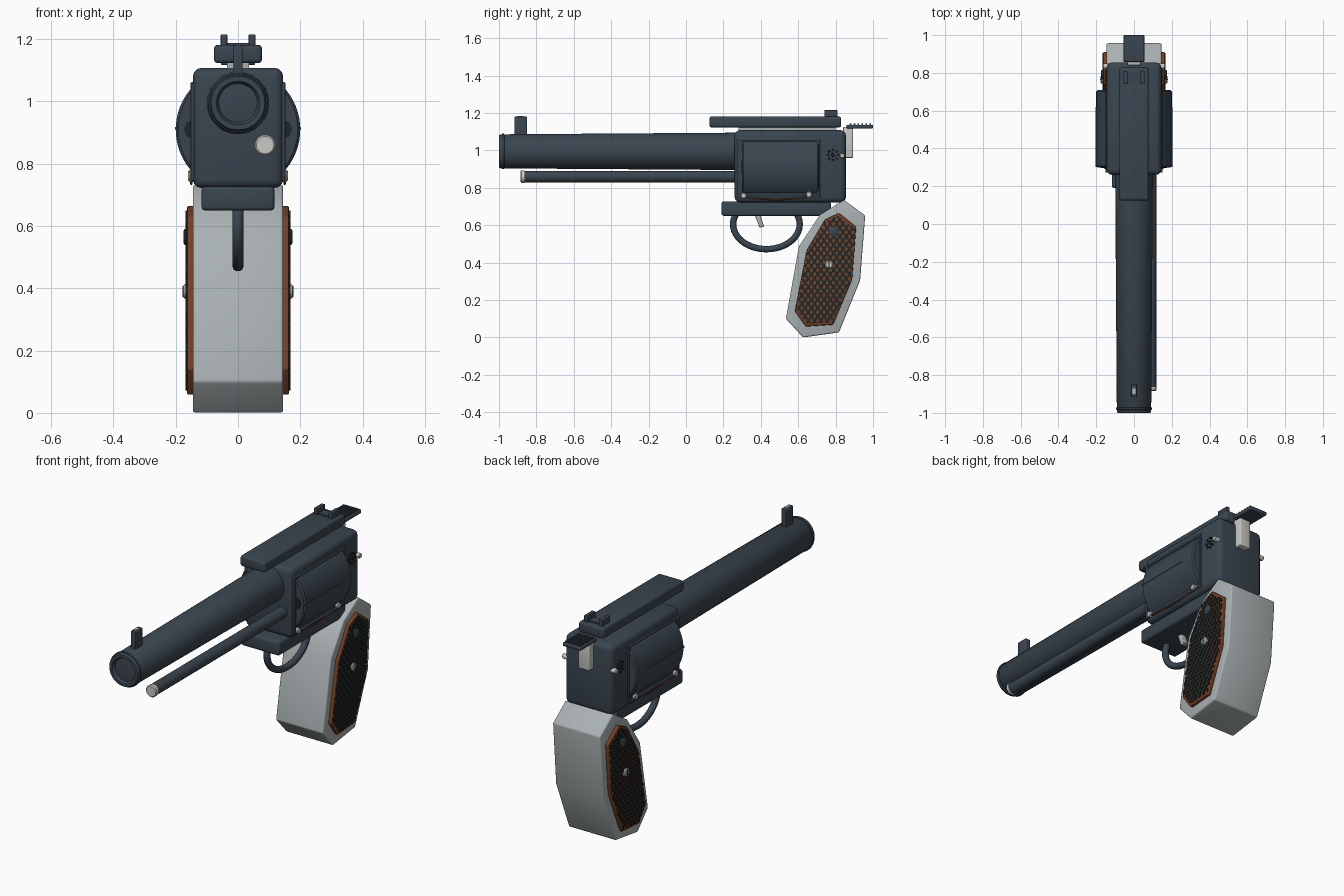
import bpy, bmesh, math
from mathutils import Vector

cube = bpy.data.objects.get("Cube")
if cube:
    bpy.data.objects.remove(cube)


def material(name, rgb):
    m = bpy.data.materials.new(name)
    m.use_nodes = True
    m.diffuse_color = (*rgb, 1)
    m.node_tree.nodes["Principled BSDF"].inputs["Base Color"].default_value = (*rgb, 1)
    return m


STEEL = material("blued steel", (0.042, 0.06, 0.078))
GREY = material("grey frame", (0.40, 0.44, 0.45))
SILVER = material("bright metal", (0.58, 0.58, 0.55))
WOOD = material("brown wood", (0.17, 0.05, 0.02))
BLACK = material("dark recess", (0.012, 0.02, 0.02))


def finish(name, bm, mat, bevel=0, segments=3, angle=35):
    """Turn a bmesh into a named object with bevelled edges and smooth shading."""
    bmesh.ops.recalc_face_normals(bm, faces=bm.faces)
    me = bpy.data.meshes.new(name)
    bm.to_mesh(me)
    bm.free()
    ob = bpy.data.objects.new(name, me)
    bpy.context.collection.objects.link(ob)
    me.materials.append(mat)
    bpy.ops.object.select_all(action='DESELECT')
    bpy.context.view_layer.objects.active = ob
    ob.select_set(True)
    if bevel:
        mod = ob.modifiers.new("Bevel", 'BEVEL')
        mod.width, mod.segments = bevel, segments
        mod.limit_method = 'ANGLE'
        bpy.ops.object.modifier_apply(modifier="Bevel")
    bpy.ops.object.shade_smooth_by_angle(angle=math.radians(angle))
    return ob


def box(name, x, y, z, mat, bevel=0.0):
    """Box from (min, max) ranges."""
    bm = bmesh.new()
    bmesh.ops.create_cube(bm, size=1)
    for v in bm.verts:
        v.co = [r[0] + (c + 0.5) * (r[1] - r[0]) for c, r in zip(v.co, (x, y, z))]
    return finish(name, bm, mat, bevel)


def prism(name, points, x0, x1, mat, bevel=0.0):
    """Side (y, z) outline extruded across x."""
    bm = bmesh.new()
    face = bm.faces.new([bm.verts.new((x0, y, z)) for y, z in points])
    ext = bmesh.ops.extrude_face_region(bm, geom=[face])["geom"]
    bmesh.ops.translate(bm, vec=(x1 - x0, 0, 0),
                        verts=[g for g in ext if isinstance(g, bmesh.types.BMVert)])
    return finish(name, bm, mat, bevel)


def lathe(name, profile, centre, axis, mat, n=48):
    """(radius, distance) profile turned about the x or y axis through centre."""
    bm = bmesh.new()
    rings = []
    for r, d in profile:
        ring = []
        for i in range(n):
            a = math.tau * i / n
            u, w = r * math.cos(a), r * math.sin(a)
            co = Vector((d, u, w) if axis == 'X' else (u, d, w))
            ring.append(bm.verts.new(co + Vector(centre)))
        rings.append(ring)
    for a, b in zip(rings, rings[1:]):
        for i in range(n):
            bm.faces.new((a[i], a[(i + 1) % n], b[(i + 1) % n], b[i]))
    bm.faces.new(rings[0])
    bm.faces.new(rings[-1])
    return finish(name, bm, mat)


def tube(name, points, radius, mat, cyclic=False):
    """Round wire through points, turned into a mesh."""
    cu = bpy.data.curves.new(name, 'CURVE')
    cu.dimensions, cu.bevel_depth, cu.bevel_resolution = '3D', radius, 3
    sp = cu.splines.new('POLY')
    sp.points.add(len(points) - 1)
    for p, co in zip(sp.points, points):
        p.co = (*co, 1)
    sp.use_cyclic_u = cyclic
    sp.use_smooth = True
    ob = bpy.data.objects.new(name, cu)
    bpy.context.collection.objects.link(ob)
    cu.materials.append(mat)
    return ob


def clip(points, p, d):
    """Ends of the line p + t d inside a convex outline."""
    hits = []
    for a, b in zip(points, points[1:] + points[:1]):
        a, e = Vector(a), Vector(b) - Vector(a)
        den = d.x * e.y - d.y * e.x
        if abs(den) > 1e-7:
            q = a - p
            s = (q.x * d.y - q.y * d.x) / den
            if 0 <= s < 1:
                hits.append((q.x * e.y - q.y * e.x) / den)
    return (min(hits), max(hits)) if len(hits) > 1 else None


# Barrel with hollow muzzle, and the rod beneath it
AXIS = 0.995
lathe("barrel", [(0.042, -0.93), (0.062, -0.985), (0.07, -1.0), (0.086, -1.0),
                 (0.091, -0.992), (0.1, 0.3)], (0, 0, AXIS), 'Y', STEEL)
lathe("bore", [(0.041, -0.934), (0.041, -0.928)], (0, 0, AXIS), 'Y', BLACK)
lathe("muzzle_ring", [(0.089, -0.985), (0.095, -0.983), (0.095, -0.973), (0.089, -0.971)],
      (0, 0, AXIS), 'Y', STEEL)
lathe("ejector_rod", [(0.031, -0.866), (0.031, 0.28)], (0.087, 0, 0.86), 'Y', STEEL, 32)
lathe("ejector_tip", [(0.028, -0.885), (0.033, -0.88), (0.033, -0.864)],
      (0.087, 0, 0.86), 'Y', SILVER, 32)
box("front_sight", (-0.015, 0.015), (-0.917, -0.85), (1.07, 1.18), STEEL, 0.004)
box("sight_bead", (-0.007, 0.007), (-0.9, -0.87), (1.178, 1.183), SILVER)

# Frame and cylinder
box("frame", (-0.145, 0.145), (0.26, 0.855), (0.722, 1.108), STEEL, 0.028)
lathe("cylinder", [(0.192, 0.30), (0.2, 0.308), (0.2, 0.702), (0.192, 0.71)],
      (0, 0, 0.91), 'Y', STEEL, 64)
box("guard_plate", (-0.117, 0.117), (0.19, 0.775), (0.65, 0.727), STEEL, 0.012)

# Top rail and rear sight
box("top_rail", (-0.077, 0.077), (0.125, 0.83), (1.123, 1.182), STEEL, 0.012)
box("rail_mount", (-0.036, 0.036), (0.28, 0.8), (1.1, 1.13), GREY)
box("sight_base", (-0.055, 0.055), (0.75, 0.8), (1.178, 1.188), STEEL)

# Hammer with ridged spur
box("hammer", (-0.034, 0.034), (0.84, 0.893), (0.96, 1.125), SILVER, 0.006)
box("hammer_spur", (-0.055, 0.055), (0.858, 1.0), (1.117, 1.137), STEEL, 0.005)
for i in range(6):
    y = 0.875 + i * 0.021
    box("spur_ridge", (-0.048, 0.048), (y, y + 0.009), (1.135, 1.143), STEEL)

# Trigger and its guard
tube("trigger_guard", [(0, 0.43 + 0.178 * math.cos(t), 0.605 + 0.133 * math.sin(t))
                       for t in (math.tau * i / 48 for i in range(48))], 0.018, STEEL, True)
prism("trigger", [(0.365, 0.66), (0.395, 0.66), (0.418, 0.592), (0.393, 0.588)],
      -0.016, 0.016, GREY, 0.004)

# Grip body
GRIP = [(0.845, 0.735), (0.958, 0.652), (0.931, 0.305), (0.818, 0.027), (0.626, 0.0),
        (0.534, 0.1), (0.604, 0.487), (0.715, 0.655)]
prism("grip", GRIP, -0.145, 0.145, GREY, 0.008)
PANEL = [(0.818, 0.665), (0.91, 0.592), (0.888, 0.31), (0.786, 0.068), (0.64, 0.058),
         (0.582, 0.14), (0.645, 0.465), (0.743, 0.63)]
MID = Vector((0.755, 0.36))
CHECKER = [tuple(MID + (Vector(p) - MID) * 0.95) for p in PANEL]

# Parts repeated on both sides
for side, s in (("left", 1), ("right", -1)):
    prism(side + "_grip_panel", PANEL, s * 0.14, s * 0.163, WOOD, 0.004)

    # Crossed strips of the checkered grip
    bm = bmesh.new()
    for slope in (1, -1):
        d = Vector((0.6, 0.8 * slope))
        n = Vector((-d.y, d.x))
        for k in range(-20, 21):
            p = MID + n * k * 0.027
            span = clip(CHECKER, p, d)
            if span:
                ends = [p + d * t + n * w for t, w in
                        ((span[0], -0.005), (span[1], -0.005), (span[1], 0.005), (span[0], 0.005))]
                low = [bm.verts.new((s * 0.160, *e)) for e in ends]
                top = [bm.verts.new((s * 0.168, *e)) for e in ends]
                bm.faces.new(top)
                for i in range(4):
                    j = (i + 1) % 4
                    bm.faces.new((low[i], low[j], top[j], top[i]))
    finish(side + "_grip_checkering", bm, BLACK)

    # Window surround: four slim bars around the cylinder
    for y, z in (((0.272, 0.29), (0.745, 1.062)), ((0.7, 0.716), (0.745, 1.062)),
                 ((0.272, 0.716), (1.05, 1.062)), ((0.272, 0.716), (0.745, 0.757))):
        box(side + "_window_edge", tuple(sorted((s * 0.14, s * 0.152))), y, z, STEEL, 0.004)
    box(side + "_cylinder_rib", tuple(sorted((s * 0.19, s * 0.203))), (0.302, 0.62),
        (0.912, 0.918), STEEL)
    tube(side + "_window_wire", [(s * 0.15, 0.31 + 0.0345 * i,
                                  0.752 - 0.016 * math.sin(math.pi * i / 10))
                                 for i in range(11)], 0.004, WOOD)
    lathe(side + "_chamber", [(0.032, 0.296), (0.032, 0.301)],
          (s * 0.142, 0, 0.91), 'Y', BLACK, 8)

    # Screws: y, z, radius, outer reach
    for name, y, z, r, x, mat in (("grip_screw", 0.765, 0.39, 0.022, 0.177, SILVER),
                                  ("grip_stud", 0.79, 0.565, 0.026, 0.175, STEEL),
                                  ("front_screw", 0.308, 0.758, 0.016, 0.16, SILVER),
                                  ("rear_screw", 0.657, 0.764, 0.016, 0.16, SILVER),
                                  ("hammer_pin", 0.835, 0.972, 0.014, 0.165, SILVER)):
        lathe(f"{side}_{name}", [(r, s * 0.12), (r, s * (x - 0.004)), (r * 0.75, s * x)],
              (0, y, z), 'X', mat, 20)
    box(side + "_screw_slot", tuple(sorted((s * 0.17, s * 0.179))), (0.762, 0.768),
        (0.372, 0.408), BLACK)

    # Rosette of small studs on the frame
    for i in range(8):
        a = math.tau * i / 8
        lathe(side + "_rosette_stud", [(0.007, s * 0.14), (0.005, s * 0.152)],
              (0, 0.785 + 0.027 * math.cos(a), 0.975 + 0.027 * math.sin(a)), 'X', BLACK, 8)
    lathe(side + "_rosette_centre", [(0.012, s * 0.14), (0.009, s * 0.152)],
          (0, 0.785, 0.975), 'X', BLACK, 12)

    # Rear sight blade
    box(side + "_sight_blade", tuple(sorted((s * 0.034, s * 0.056))), (0.74, 0.81),
        (1.175, 1.215), STEEL, 0.003)
